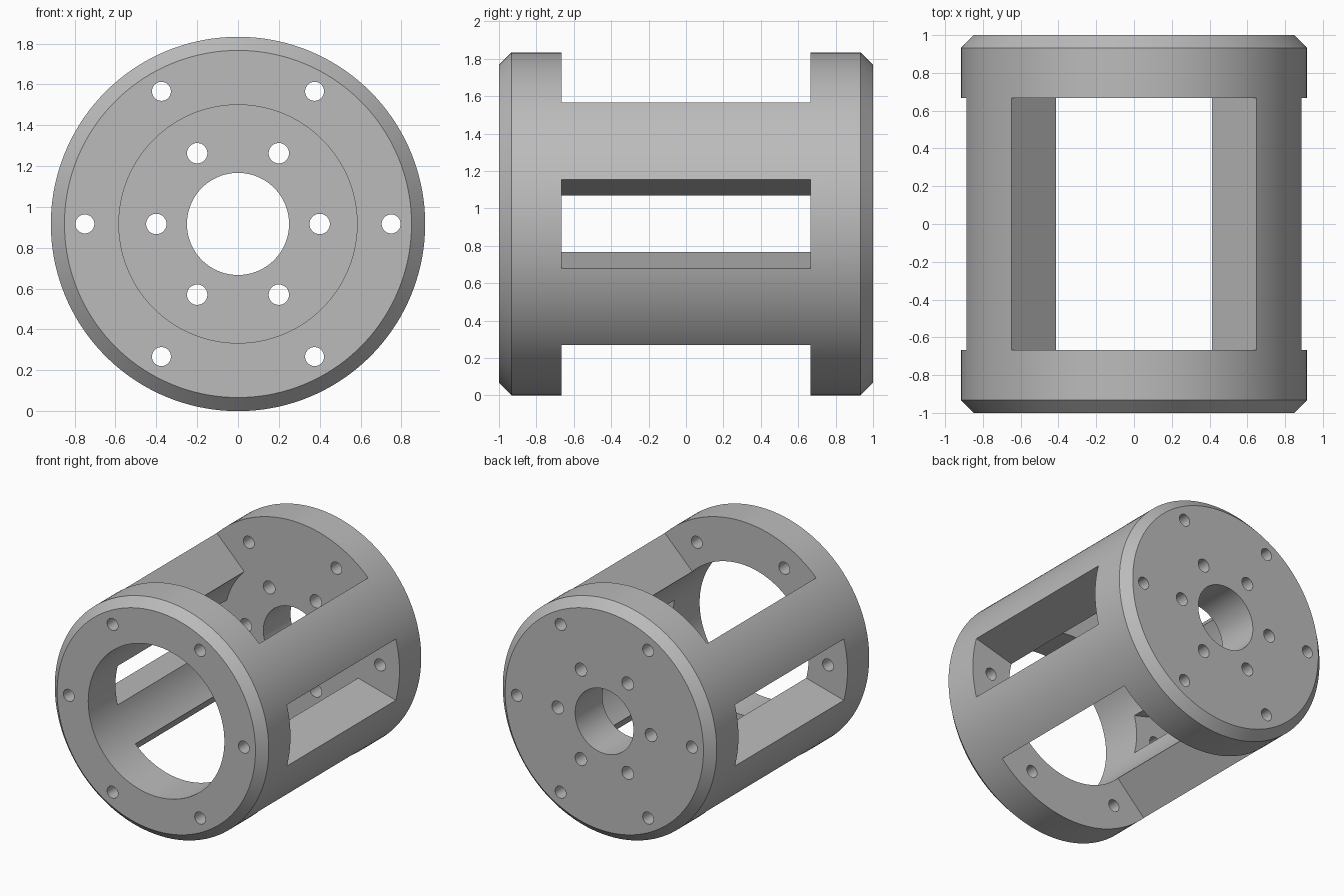
import bpy, bmesh, math

if "Cube" in bpy.data.objects:
    bpy.data.objects.remove(bpy.data.objects["Cube"])

R, ZC = 0.9167, 0.9167          # outer radius = height of the axis
N = 144                         # segments around (2.5 degrees each)

grey = bpy.data.materials.new("grey metal")
grey.diffuse_color = (0.50, 0.50, 0.50, 1)
grey.use_nodes = True
grey.node_tree.nodes["Principled BSDF"].inputs["Base Color"].default_value = grey.diffuse_color

# Cross-section points (radius, y): a-e front ring, f-k back plate
P = {"a": (0.85, -1), "b": (R, -0.933), "c": (R, -0.6667), "d": (0.5833, -0.6667), "e": (0.5833, -1),
     "f": (0.25, 0.6667), "g": (0.5833, 0.6667), "h": (R, 0.6667), "i": (R, 0.933), "j": (0.85, 1), "k": (0.25, 1)}
COMMON = "ab bc de ea fg hi ij jk kf".split()


def is_strut(i):
    # four struts between 15 and 45 degrees from the horizontal
    t = ((i % N) + 0.5) * 360 / N % 180
    return 15 < min(t, 180 - t) < 45


def mesh_object(name, bm):
    me = bpy.data.meshes.new(name)
    bmesh.ops.recalc_face_normals(bm, faces=bm.faces)
    bm.to_mesh(me)
    bm.free()
    me.materials.append(grey)
    ob = bpy.data.objects.new(name, me)
    bpy.context.collection.objects.link(ob)
    return ob


# Housing: rings swept round the axis, joined by struts, windows left open
bm = bmesh.new()
V = []
for i in range(N):
    t = 2 * math.pi * i / N
    V.append({k: bm.verts.new((r * math.cos(t), y, ZC + r * math.sin(t))) for k, (r, y) in P.items()})
for i in range(N):
    A, B = V[i], V[(i + 1) % N]
    for p, q in COMMON + (["ch", "dg"] if is_strut(i) else ["cd", "gh"]):
        bm.faces.new((A[p], A[q], B[q], B[p]))
    if is_strut(i) != is_strut(i - 1):          # radial window wall
        bm.faces.new([A[k] for k in "chgd"])
housing = mesh_object("housing", bm)

# Bolt holes: outer circle through both ends, inner circle through back plate
bm = bmesh.new()


def hole(radius, pitch, angle, y0, y1):
    n = 32
    ends = []
    for y in (y0, y1):
        ends.append([bm.verts.new((pitch * math.cos(angle) + radius * math.cos(2 * math.pi * (j + 0.5) / n), y,
                                   ZC + pitch * math.sin(angle) + radius * math.sin(2 * math.pi * (j + 0.5) / n)))
                     for j in range(n)])
    for j in range(n):
        k = (j + 1) % n
        bm.faces.new((ends[0][j], ends[0][k], ends[1][k], ends[1][j]))
    bm.faces.new(ends[0])
    bm.faces.new(ends[1])


for s in range(6):
    a = s * math.pi / 3
    hole(0.0465, 0.75, a, -1.2, 1.2)
    hole(0.05, 0.40, a, 0.5, 1.2)
cutter = mesh_object("hole_cutter", bm)
cutter.hide_render = True

mod = housing.modifiers.new("holes", "BOOLEAN")
mod.operation = "DIFFERENCE"
mod.solver = "EXACT"
mod.object = cutter
bpy.context.view_layer.objects.active = housing
housing.select_set(True)
bpy.ops.object.modifier_apply(modifier="holes")
bpy.data.objects.remove(cutter)

bpy.ops.object.shade_smooth_by_angle(angle=math.radians(25))
